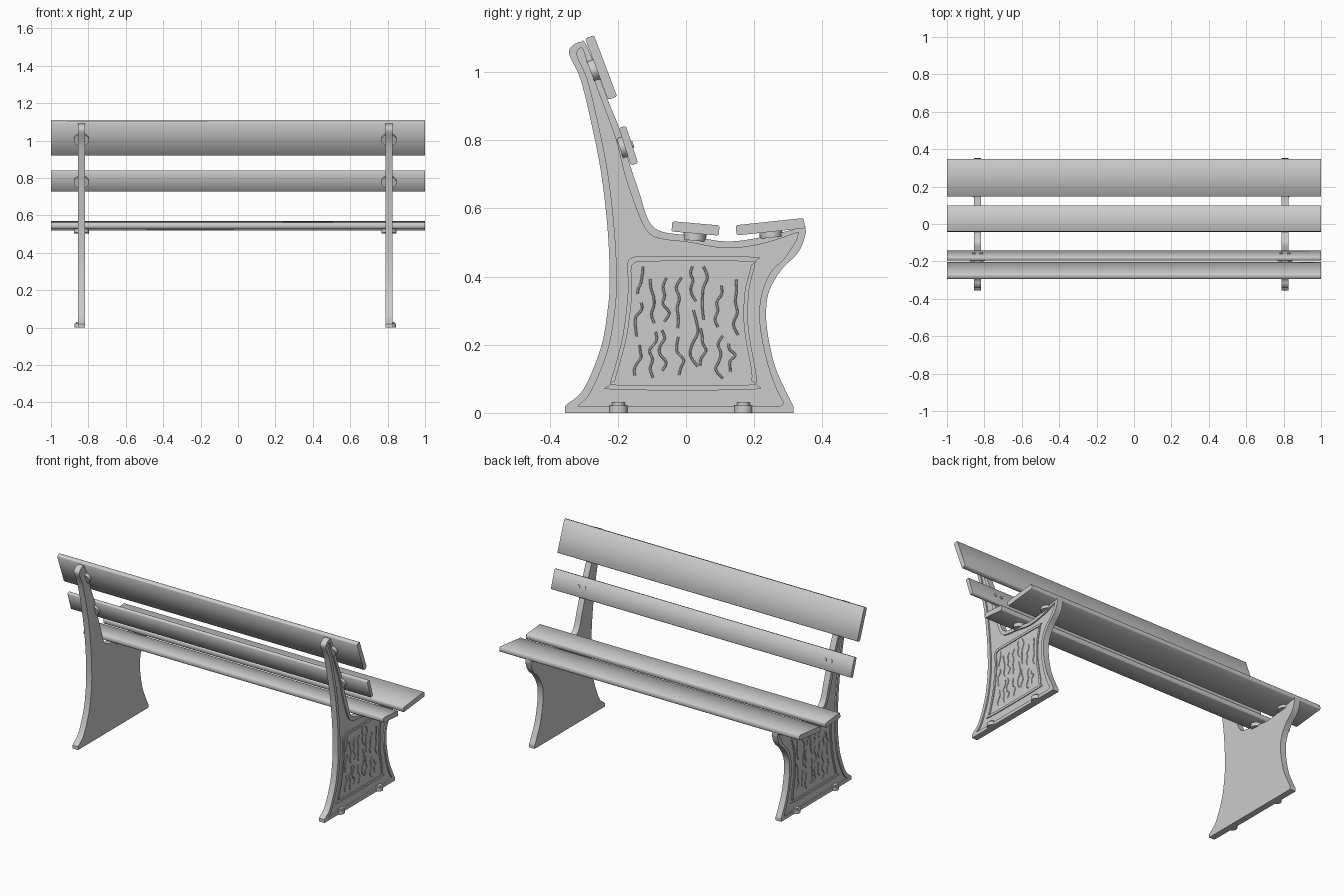
import bpy, bmesh, math, random
from mathutils import Matrix, Vector

random.seed(4)
if "Cube" in bpy.data.objects:
    bpy.data.objects.remove(bpy.data.objects["Cube"])

grey = bpy.data.materials.new("plain grey")
grey.use_nodes = True
grey.diffuse_color = (0.6, 0.6, 0.6, 1)
grey.node_tree.nodes["Principled BSDF"].inputs["Base Color"].default_value = (0.6, 0.6, 0.6, 1)

# Maps a flat drawing (y, z) upright, with its thickness along x
UPRIGHT = Matrix(((0, 0, 1, 0), (1, 0, 0, 0), (0, 1, 0, 0), (0, 0, 0, 1)))


def smooth_run(points, steps=5):
    """Rounded line through a few points."""
    p = [Vector(q) for q in points]
    p = [p[0]] + p + [p[-1]]
    line = []
    for a, b, c, d in zip(p, p[1:], p[2:], p[3:]):
        for i in range(steps):
            t = i / steps
            line.append(0.5 * (2 * b + (c - a) * t + (2 * a - 5 * b + 4 * c - d) * t ** 2
                               + (3 * b - a - 3 * c + d) * t ** 3))
    return line + [p[-1]]


def outline(*runs):
    """Closed outline of rounded runs with sharp joints between them."""
    return [q for run in runs for q in smooth_run(run)]


def select_only(ob):
    bpy.ops.object.select_all(action='DESELECT')
    ob.select_set(True)
    bpy.context.view_layer.objects.active = ob


def curve_part(name, lines, x, extrude=0.0, bevel=0.0, closed=True):
    """Filled plate (holes from inner lines) or thin strokes, turned into a mesh."""
    cu = bpy.data.curves.new(name, 'CURVE')
    cu.dimensions = '2D' if closed else '3D'
    cu.fill_mode = 'BOTH' if closed else 'FULL'
    cu.extrude, cu.bevel_depth, cu.bevel_resolution = extrude, bevel, 1
    for line in lines:
        sp = cu.splines.new('POLY')
        sp.points.add(len(line) - 1)
        for pt, q in zip(sp.points, line):
            pt.co = (q[0], q[1], 0, 1)
        sp.use_cyclic_u = closed
    cu.materials.append(grey)
    ob = bpy.data.objects.new(name, cu)
    bpy.context.collection.objects.link(ob)
    ob.matrix_world = Matrix.Translation((x, 0, 0)) @ UPRIGHT
    select_only(ob)
    bpy.ops.object.convert(target='MESH')
    ob = bpy.context.object
    ob.name = name
    bpy.ops.object.shade_smooth_by_angle(angle=math.radians(35))
    return ob


def cylinder(name, radius, depth, matrix):
    bpy.ops.mesh.primitive_cylinder_add(vertices=24, radius=radius, depth=depth)
    ob = bpy.context.object
    ob.name = name
    ob.matrix_world = matrix
    ob.data.materials.append(grey)
    bpy.ops.object.shade_smooth_by_angle(angle=math.radians(35))
    return ob


# Side profile of the legs, and the edge of the recess inside the raised rim
leg_line = outline(
    [(-.355, 0), (-.355, .02)],
    [(-.35, .025), (-.30, .07), (-.25, .19), (-.23, .30), (-.224, .39), (-.23, .54), (-.25, .71),
     (-.28, .86), (-.31, .98), (-.342, 1.05), (-.335, 1.075), (-.31, 1.088), (-.29, 1.075),
     (-.23, .92), (-.19, .82), (-.165, .73), (-.135, .64), (-.12, .59), (-.10, .55), (-.065, .53),
     (.01, .52), (.115, .503), (.22, .515), (.35, .547)],
    [(.352, .53), (.34, .49), (.32, .46), (.28, .42), (.245, .36), (.235, .30), (.24, .23),
     (.26, .14), (.29, .07), (.315, .02)],
    [(.315, .015), (.315, 0)])
recess_line = outline(
    [(-.318, .02), (-.28, .06), (-.23, .18), (-.208, .30), (-.203, .40), (-.21, .54), (-.23, .71),
     (-.26, .86), (-.29, .98), (-.32, 1.05), (-.305, 1.07), (-.29, 1.03), (-.245, .91),
     (-.205, .80), (-.18, .70), (-.15, .61), (-.125, .55), (-.10, .52), (-.06, .508), (.01, .5),
     (.115, .483), (.22, .495), (.33, .53)],
    [(.325, .51), (.29, .455), (.25, .415), (.225, .36), (.215, .30), (.22, .23), (.24, .14),
     (.265, .07), (.285, .03), (.275, .02)])

# Decorative panel border
frame_line = outline(
    [(-.15, .458), (.185, .458), (.203, .44), (.185, .36), (.183, .25), (.205, .12), (.205, .085),
     (.185, .068), (-.205, .068), (-.222, .085), (-.21, .13), (-.185, .23), (-.17, .36),
     (-.172, .44), (-.15, .458)])
middle = Vector((0, .263))
frame_hole = [middle + Vector(((q.x - middle.x) * .93, (q.y - middle.y) * .93)) for q in frame_line]


def grain_strokes():
    """Wavy upright strokes, broken up and down the panel."""
    strokes = []
    for col in range(8):
        z = .10 + random.uniform(0, .04)
        while z < .37:
            top = min(z + random.uniform(.08, .17), .43)
            y = -.14 + col * .04 + random.uniform(-.008, .008)
            n = 5
            strokes.append(smooth_run(
                [(y + random.uniform(-.012, .012), z + (top - z) * i / n) for i in range(n + 1)], 3))
            z = top + .025
    return strokes


HALF = .0185
LEGS = {"left": (1, .807), "right": (-1, -.837)}
for side, (s, x) in LEGS.items():
    curve_part(side + "_leg_plate", [leg_line], x - s * .004, HALF - .004)
    curve_part(side + "_leg_rim", [leg_line, recess_line], x + s * (HALF - .004), .004)
    curve_part(side + "_panel_frame", [frame_line, frame_hole], x + s * (HALF - .006), .003)
    curve_part(side + "_panel_grain", grain_strokes(), x + s * (HALF - .008), 0, .0035, False)
    # Fixing lugs at the foot of each leg
    for place, y in (("back", -.198), ("front", .168)):
        spot = x + s * .011
        cylinder(f"{side}_{place}_lug", .027, .022, Matrix.Translation((spot, y, .011)))
        cylinder(f"{side}_{place}_lug_nut", .019, .03, Matrix.Translation((spot, y, .015)))


def slat(name, y, z, width, thick, angle, pad):
    """Full-length board with a round mounting pad against each leg."""
    place = Matrix.Translation((0, y, z)) @ Matrix.Rotation(angle, 4, 'X')
    bm = bmesh.new()
    bmesh.ops.create_cube(bm, size=1, matrix=Matrix.Diagonal((2, width, thick, 1)))
    long_edges = [e for e in bm.edges if abs(e.verts[0].co.x - e.verts[1].co.x) > 1]
    bmesh.ops.bevel(bm, geom=long_edges, offset=.004, segments=1, affect='EDGES')
    for f in bm.faces:
        f.smooth = True
    for e in bm.edges:
        e.smooth = abs(e.verts[0].co.x - e.verts[1].co.x) > 1
    me = bpy.data.meshes.new(name)
    bm.to_mesh(me)
    bm.free()
    me.materials.append(grey)
    ob = bpy.data.objects.new(name, me)
    bpy.context.collection.objects.link(ob)
    ob.matrix_world = place
    for side, (s, x) in LEGS.items():
        cylinder(f"{side}_{name}_pad", .041, pad,
                 place @ Matrix.Translation((x, 0, -(thick + pad) / 2 + .001))
                 @ Matrix.Diagonal((1, .82, 1, 1)))
    return place


slat("rear_seat_slat", .028, .541, .139, .03, math.radians(-5), .022)
slat("front_seat_slat", .247, .546, .201, .03, math.radians(6), .018)
slat("upper_back_slat", -.249, 1.013, .192, .028, math.radians(-69.3), .02)
lower = slat("lower_back_slat", -.169, .784, .115, .022, math.radians(-72), .016)

# Screw heads on the lower back slat
for side, (s, x) in LEGS.items():
    for i, dx in enumerate((-.02, .02)):
        cylinder(f"{side}_screw_head_{i + 1}", .01, .008,
                 lower @ Matrix.Translation((x + dx, 0, .011)))
